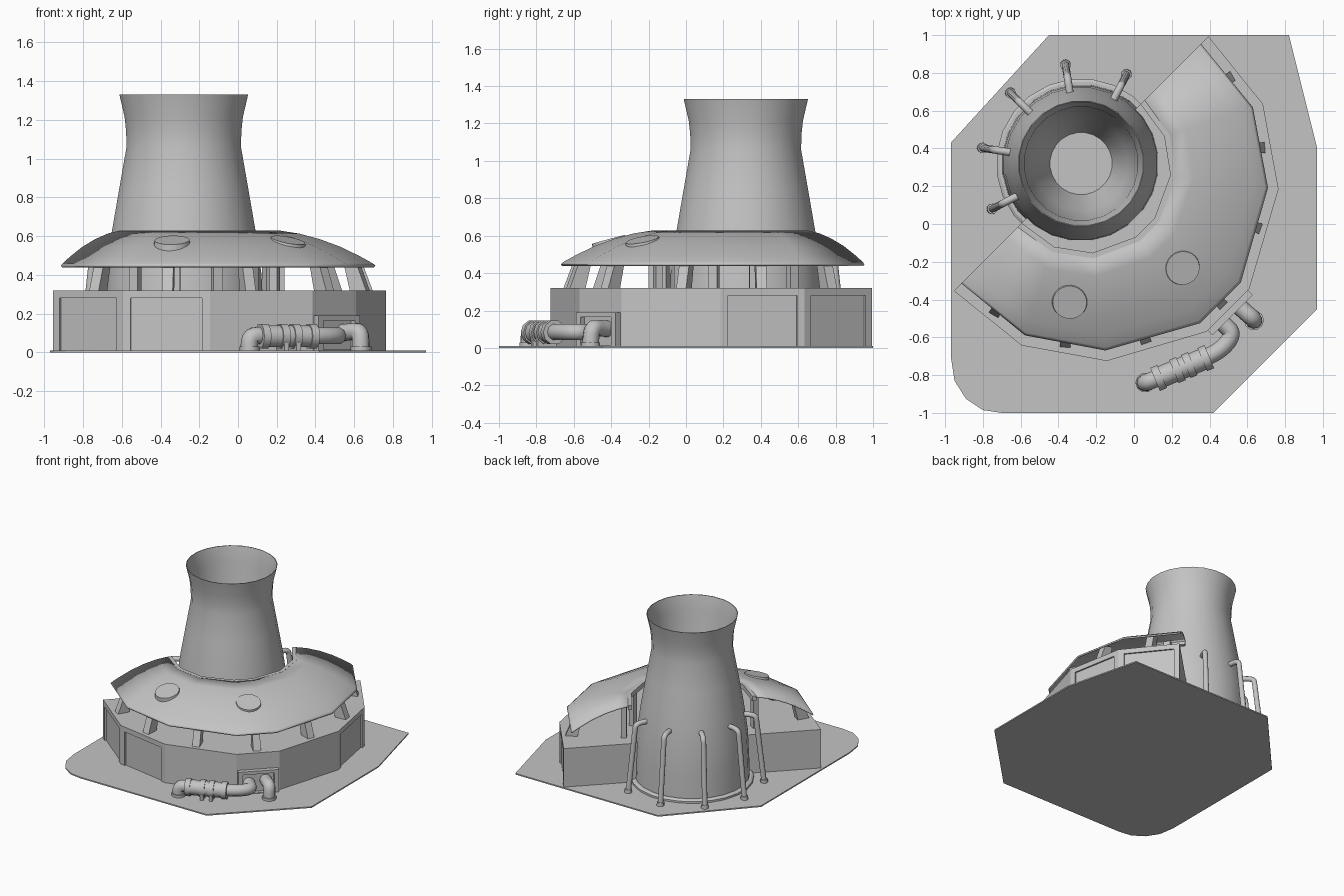
import bpy, bmesh, math
from mathutils import Vector, Matrix

if "Cube" in bpy.data.objects:
    bpy.data.objects.remove(bpy.data.objects["Cube"])

CX, CY = -0.28, 0.32            # tower axis
AX = math.radians(-45)          # direction the half-round hall faces

mat = bpy.data.materials.new("concrete_grey")
mat.diffuse_color = (0.55, 0.55, 0.55, 1)
mat.use_nodes = True
mat.node_tree.nodes["Principled BSDF"].inputs["Base Color"].default_value = mat.diffuse_color


def add(name, bm, smooth=None):
    bmesh.ops.recalc_face_normals(bm, faces=bm.faces)
    me = bpy.data.meshes.new(name)
    bm.to_mesh(me)
    bm.free()
    ob = bpy.data.objects.new(name, me)
    bpy.context.collection.objects.link(ob)
    me.materials.append(mat)
    if smooth:
        shade(ob, smooth)
    return ob


def shade(ob, angle):
    bpy.ops.object.select_all(action='DESELECT')
    ob.select_set(True)
    bpy.context.view_layer.objects.active = ob
    bpy.ops.object.shade_smooth_by_angle(angle=math.radians(angle))


def polar(rel, r, z=0.0):
    a = AX + math.radians(rel)
    return Vector((CX + r * math.cos(a), CY + r * math.sin(a), z))


def prism(name, pts, z0, z1):
    bm = bmesh.new()
    lo = [bm.verts.new((p[0], p[1], z0)) for p in pts]
    hi = [bm.verts.new((p[0], p[1], z1)) for p in pts]
    n = len(pts)
    bm.faces.new(lo)
    bm.faces.new(hi)
    for i in range(n):
        bm.faces.new((lo[i], lo[(i + 1) % n], hi[(i + 1) % n], hi[i]))
    return add(name, bm)


def box(name, centre, size, angle):
    bm = bmesh.new()
    m = Matrix.Translation(centre) @ Matrix.Rotation(angle, 4, 'Z') @ Matrix.Diagonal((*size, 1))
    bmesh.ops.create_cube(bm, size=1, matrix=m)
    return add(name, bm)


def lathe(name, profile, n, smooth=30):
    bm = bmesh.new()
    rings = [[bm.verts.new((CX + r * math.cos(2 * math.pi * (i + .5) / n),
                            CY + r * math.sin(2 * math.pi * (i + .5) / n), z))
              for i in range(n)] for r, z in profile]
    for a, b in zip(rings, rings[1:]):
        for i in range(n):
            bm.faces.new((a[i], a[(i + 1) % n], b[(i + 1) % n], b[i]))
    bm.faces.new(rings[-1])
    return add(name, bm, smooth)


def tube(name, pts, r, curved=True):
    cu = bpy.data.curves.new(name, 'CURVE')
    cu.dimensions = '3D'
    cu.bevel_depth, cu.bevel_resolution, cu.use_fill_caps = r, 3, True
    sp = cu.splines.new('NURBS' if curved else 'POLY')
    sp.points.add(len(pts) - 1)
    for p, co in zip(sp.points, pts):
        p.co = (*co, 1)
    if curved:
        sp.order_u, sp.use_endpoint_u, sp.resolution_u = 3, True, 5
    ob = bpy.data.objects.new(name, cu)
    bpy.context.collection.objects.link(ob)
    cu.materials.append(mat)
    bpy.ops.object.select_all(action='DESELECT')
    ob.select_set(True)
    bpy.context.view_layer.objects.active = ob
    bpy.ops.object.convert(target='MESH')
    shade(bpy.context.object, 45)


def cut(ob, cutter):
    mod = ob.modifiers.new("cut", 'BOOLEAN')
    mod.operation, mod.solver, mod.object = 'DIFFERENCE', 'EXACT', cutter
    bpy.context.view_layer.objects.active = ob
    bpy.ops.object.modifier_apply(modifier=mod.name)
    bpy.data.objects.remove(cutter)


# ground slab
prism("ground_slab", [(-.97, .43), (-.45, 1), (.82, 1), (.97, .40), (.97, -.45), (.42, -1),
                      (-.7, -1), (-.8, -.985), (-.89, -.925), (-.95, -.83), (-.97, -.7)], 0, 0.01)

# half-round hall with recessed wall panels
half = [(8.2, 1.111), (37.6, 1.054), (63.1, 1.013), (90, 0.953)]
outline = [(-a, r) for a, r in reversed(half)] + half
wall_pts = [polar(a, r) for a, r in outline]
hall = prism("hall_wall", wall_pts, 0.005, 0.32)
for i in (0, 1, 5, 6):
    p, q = wall_pts[i], wall_pts[i + 1]
    d = q - p
    mid = (p + q) / 2
    cut(hall, box("cutter", (mid.x, mid.y, 0.14), (0.375, 0.024, 0.28), math.atan2(d.y, d.x)))

# domed roof shell
bm = bmesh.new()
rows = []
for t, z in [(0, .622), (.2, .607), (.42, .578), (.64, .538), (.84, .49), (.97, .455), (1, .443)]:
    row = []
    for a, r in outline:
        ri, ro = 0.47 + 0.04 * math.cos(math.radians(a)), r - 0.06
        row.append(bm.verts.new(polar(a, ri + (ro - ri) * t, z)))
    rows.append(row)
for a, b in zip(rows, rows[1:]):
    for i in range(len(a) - 1):
        bm.faces.new((a[i], a[i + 1], b[i + 1], b[i]))
roof = add("roof_dome", bm, 32)
sol = roof.modifiers.new("shell", 'SOLIDIFY')
sol.thickness, sol.offset = 0.012, 0

# roof collar around the tower
ring = [(a, 0.47 + 0.04 * math.cos(math.radians(a))) for a, _ in outline]
prism("roof_collar", [polar(a, r + .005) for a, r in ring] +
      [polar(a, r - .025) for a, r in reversed(ring)], 0.59, 0.628)


def wall_radius(rel):
    for (a, r), (b, s) in zip(outline, outline[1:]):
        if a <= rel <= b:
            p, q = Vector((r * math.cos(math.radians(a)), r * math.sin(math.radians(a)))), \
                Vector((s * math.cos(math.radians(b)), s * math.sin(math.radians(b))))
            u = Vector((math.cos(math.radians(rel)), math.sin(math.radians(rel))))
            e = q - p
            return p.cross(e) / u.cross(e)


# slanted outer fins and straight inner posts holding the roof
for rel in (-75, -50, -25, 0, 25, 50, 75):
    R = wall_radius(rel)
    bm = bmesh.new()
    side = Vector((-math.sin(AX + math.radians(rel)), math.cos(AX + math.radians(rel)), 0)) * 0.028
    prof = [polar(rel, R - .03, .315), polar(rel, R - .085, .46),
            polar(rel, R - .16, .48), polar(rel, R - .12, .315)]
    v = [[bm.verts.new(p + side * s) for p in prof] for s in (-1, 1)]
    bm.faces.new(v[0])
    bm.faces.new(v[1])
    for i in range(4):
        j = (i + 1) % 4
        bm.faces.new((v[0][i], v[0][j], v[1][j], v[1][i]))
    add("roof_fin", bm)
    box("inner_post", polar(rel, 0.5, 0.46), (0.04, 0.05, 0.29), AX + math.radians(rel))

# round roof hatches lying on the dome
for x, y in ((-.34, -.41), (.255, -.23)):
    out = Vector((x - CX, y - CY, 0)).normalized()
    n = (Vector((0, 0, 1)) + out * 0.27).normalized()
    bm = bmesh.new()
    bmesh.ops.create_cone(bm, cap_ends=True, segments=24, radius1=0.098, radius2=0.09, depth=0.04,
                          matrix=Matrix.Translation((x, y, 0.56)) @ n.to_track_quat('Z', 'Y').to_matrix().to_4x4())
    add("roof_hatch", bm, 30)

# cooling tower with inner funnel, and its foot ring
lathe("cooling_tower", [(.42, .005), (.415, .2), (.405, .4), (.375, .62), (.335, .85), (.298, 1.06),
                        (.3, 1.14), (.308, 1.215), (.335, 1.33), (.33, 1.33), (.302, 1.215),
                        (.292, 1.06), (.25, .9), (.165, .65)], 24)
lathe("tower_foot", [(.45, .005), (.45, .025), (.435, .035), (.40, .035)], 24)

# five riser pipes behind the tower
for k in range(5):
    rel = 108 + 36 * k
    tube("riser_pipe", [polar(rel, .53, .005), polar(rel, .495, .3), polar(rel, .475, .49),
                        polar(rel, .465, .55), polar(rel, .38, .545)], 0.02)
    tube("riser_foot", [polar(rel, .53, .005), polar(rel, .527, .035)], 0.028, False)

# pipe port on the diagonal wall
port = box("pipe_port", polar(0, 1.09, .0975), (0.09, 0.30, 0.185), AX)
cut(port, box("cutter", polar(0, 1.14, .09), (0.07, 0.23, 0.15), AX))

# outlet pipes
tube("short_pipe", [(.52, -.40, .10), (.575, -.455, .105), (.63, -.50, .11), (.635, -.51, .05),
                    (.635, -.51, .005)], 0.045)
tube("long_pipe", [(.43, -.49, .085), (.49, -.54, .085), (.525, -.585, .085), (.47, -.66, .085),
                   (.37, -.715, .085), (.14, -.81, .085), (.05, -.845, .09), (.06, -.84, .005)], 0.045)
a, b = Vector((.38, -.71, .083)), Vector((.13, -.815, .083))
tube("filter_drum", [a, b], 0.058, False)
for t in (.0, .35, .6, 1):
    c = a.lerp(b, t)
    d = (b - a).normalized() * 0.02
    tube("drum_band", [c - d, c + d], 0.066, False)
for t in (.35, .6):
    c = a.lerp(b, t)
    box("drum_support", (c.x, c.y, .04), (0.025, 0.11, 0.07), math.atan2(b.y - a.y, b.x - a.x))
for p in ((.635, -.51), (.06, -.84)):
    tube("pipe_foot", [(*p, .005), (*p, .03)], 0.053, False)
